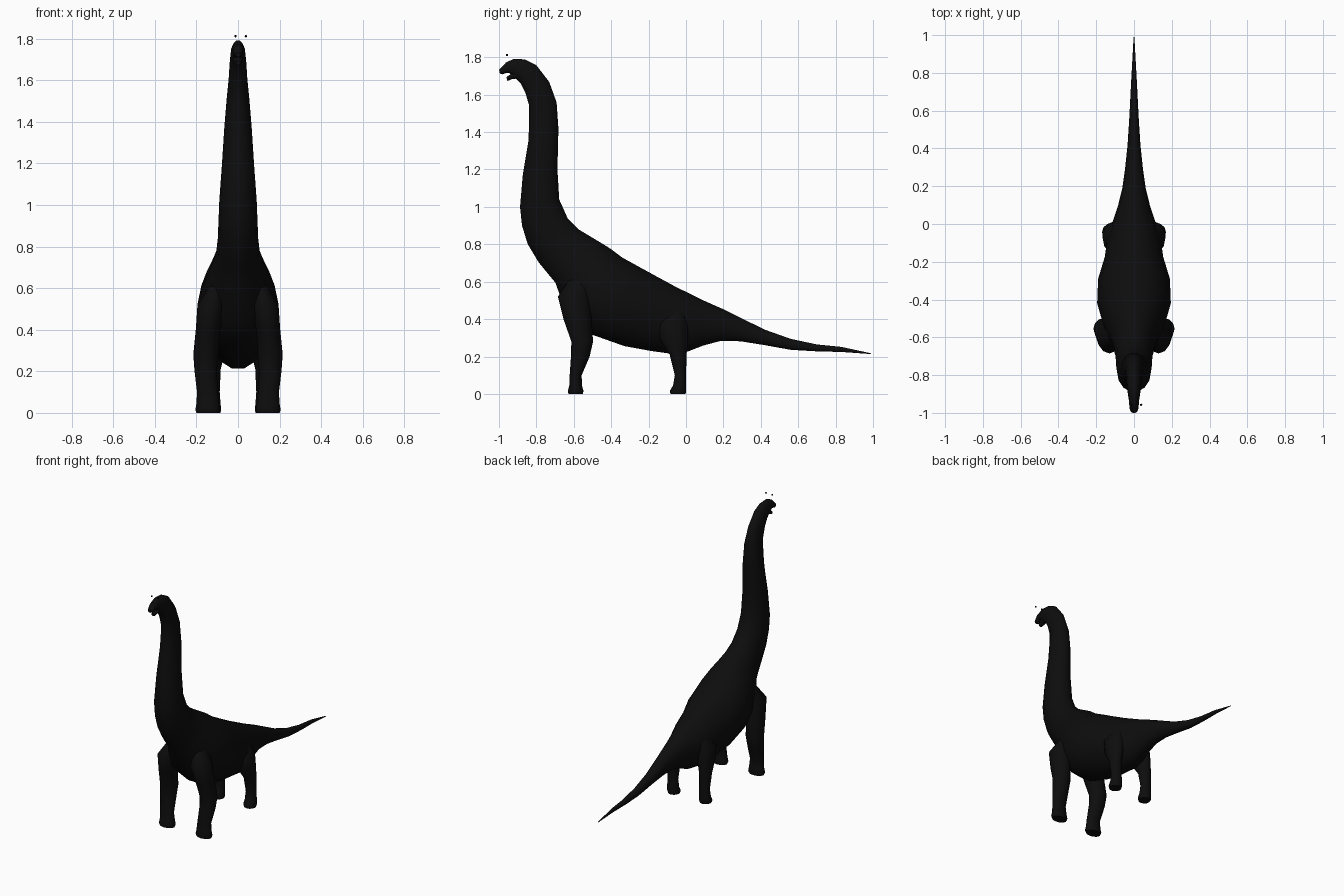
import bpy, bmesh, math
from mathutils import Vector

cube = bpy.data.objects.get("Cube")
if cube:
    bpy.data.objects.remove(cube, do_unlink=True)


def material(name, value):
    mat = bpy.data.materials.new(name)
    mat.use_nodes = True
    colour = (value, value, value, 1)
    mat.diffuse_color = colour
    mat.node_tree.nodes["Principled BSDF"].inputs["Base Color"].default_value = colour
    return mat


hide = material("near black hide", 0.004)
eye_black = material("eye black", 0.001)


def loft(name, rings, sides=14, mat=hide):
    """Skin elliptical rings given as (centre, half axis u, half axis v)."""
    bm = bmesh.new()
    loops = []
    for c, u, v in rings:
        angles = [2 * math.pi * i / sides for i in range(sides)]
        loops.append([bm.verts.new(c + u * math.cos(a) + v * math.sin(a)) for a in angles])
    for a, b in zip(loops, loops[1:]):
        for i in range(sides):
            j = (i + 1) % sides
            bm.faces.new((a[i], a[j], b[j], b[i]))
    bm.faces.new(loops[0])
    bm.faces.new(loops[-1])
    bmesh.ops.recalc_face_normals(bm, faces=bm.faces)
    mesh = bpy.data.meshes.new(name)
    bm.to_mesh(mesh)
    bm.free()
    mesh.materials.append(mat)
    obj = bpy.data.objects.new(name, mesh)
    bpy.context.collection.objects.link(obj)
    bpy.ops.object.select_all(action='DESELECT')
    obj.select_set(True)
    bpy.context.view_layer.objects.active = obj
    bpy.ops.object.shade_smooth_by_angle(angle=math.radians(50))
    return obj


def spine_rings(stations):
    """Each station: top y, top z, bottom y, bottom z, half width."""
    rings = []
    for ty, tz, by, bz, w in stations:
        top, low = Vector((0, ty, tz)), Vector((0, by, bz))
        rings.append(((top + low) / 2, Vector((w, 0, 0)), (top - low) / 2))
    return rings


# Head, neck, trunk and tail in one skin
head_and_neck = [
    (-.965, 1.772, -.945, 1.715, .022), (-.92, 1.793, -.915, 1.69, .03),
    (-.86, 1.79, -.885, 1.66, .036), (-.80, 1.76, -.86, 1.61, .04),
    (-.73, 1.67, -.84, 1.54, .045), (-.69, 1.56, -.84, 1.45, .055),
    (-.68, 1.42, -.845, 1.35, .065), (-.685, 1.2, -.875, 1.17, .078),
    (-.675, 1.04, -.89, 1.0, .09), (-.63, .94, -.88, .90, .094),
]
trunk = [
    (-.57, .88, -.85, .80, .097), (-.51, .845, -.79, .70, .105),
    (-.45, .81, -.70, .59, .13), (-.40, .78, -.65, .44, .165),
    (-.34, .735, -.50, .31, .195), (-.25, .685, -.33, .25, .19),
    (-.16, .635, -.19, .225, .155), (-.06, .58, -.08, .21, .14),
    (.03, .535, .01, .223, .11),
]
tail = [
    (.10, .50, .09, .255, .085), (.20, .455, .18, .28, .062),
    (.30, .405, .29, .28, .047), (.42, .345, .42, .26, .034),
    (.56, .295, .56, .235, .025), (.70, .265, .70, .227, .018),
    (.83, .252, .83, .224, .011), (.99, .217, .99, .213, .002),
]
loft("body", spine_rings(head_and_neck + trunk + tail))

# Open jaws
loft("upper_jaw", spine_rings([
    (-.93, 1.785, -.93, 1.715, .026), (-.965, 1.77, -.96, 1.715, .025),
    (-.985, 1.748, -.98, 1.708, .022), (-1.0, 1.735, -.995, 1.712, .014)]), 10)
loft("lower_jaw", spine_rings([
    (-.91, 1.73, -.90, 1.685, .025), (-.94, 1.708, -.93, 1.683, .022),
    (-.96, 1.695, -.955, 1.672, .014)]), 10)


def leg(name, side, stations):
    """Each station: z, centre y, half depth, centre x, half width."""
    loft(name, [(Vector((side * x, y, z)), Vector((xr, 0, 0)), Vector((0, yr, 0)))
                for z, y, yr, x, xr in stations], 12)


# Legs, mirrored left and right
front = [
    (.62, -.56, .06, .10, .035), (.52, -.60, .085, .13, .065),
    (.40, -.58, .075, .145, .058), (.28, -.555, .058, .155, .060),
    (.20, -.565, .050, .155, .054), (.10, -.590, .032, .147, .050),
    (.045, -.590, .034, .145, .055), (.015, -.590, .042, .145, .060),
    (0, -.590, .038, .145, .055),
]
rear = [
    (.46, -.06, .05, .07, .045), (.38, -.075, .085, .10, .066),
    (.29, -.065, .075, .115, .052), (.21, -.042, .045, .125, .042),
    (.10, -.030, .030, .125, .037), (.045, -.034, .035, .125, .041),
    (.015, -.043, .044, .125, .044), (0, -.043, .040, .125, .040),
]
for side, label in ((1, "left"), (-1, "right")):
    leg("front_leg_" + label, side, front)
    leg("rear_leg_" + label, side, rear)

# Tiny eyes floating just above the snout
for label, x in (("left", .038), ("right", -.012)):
    bpy.ops.mesh.primitive_uv_sphere_add(
        segments=10, ring_count=6, radius=.006, location=(x, -.957, 1.812))
    eye = bpy.context.object
    eye.name = "eye_" + label
    eye.data.materials.append(eye_black)
    bpy.ops.object.shade_smooth_by_angle()
